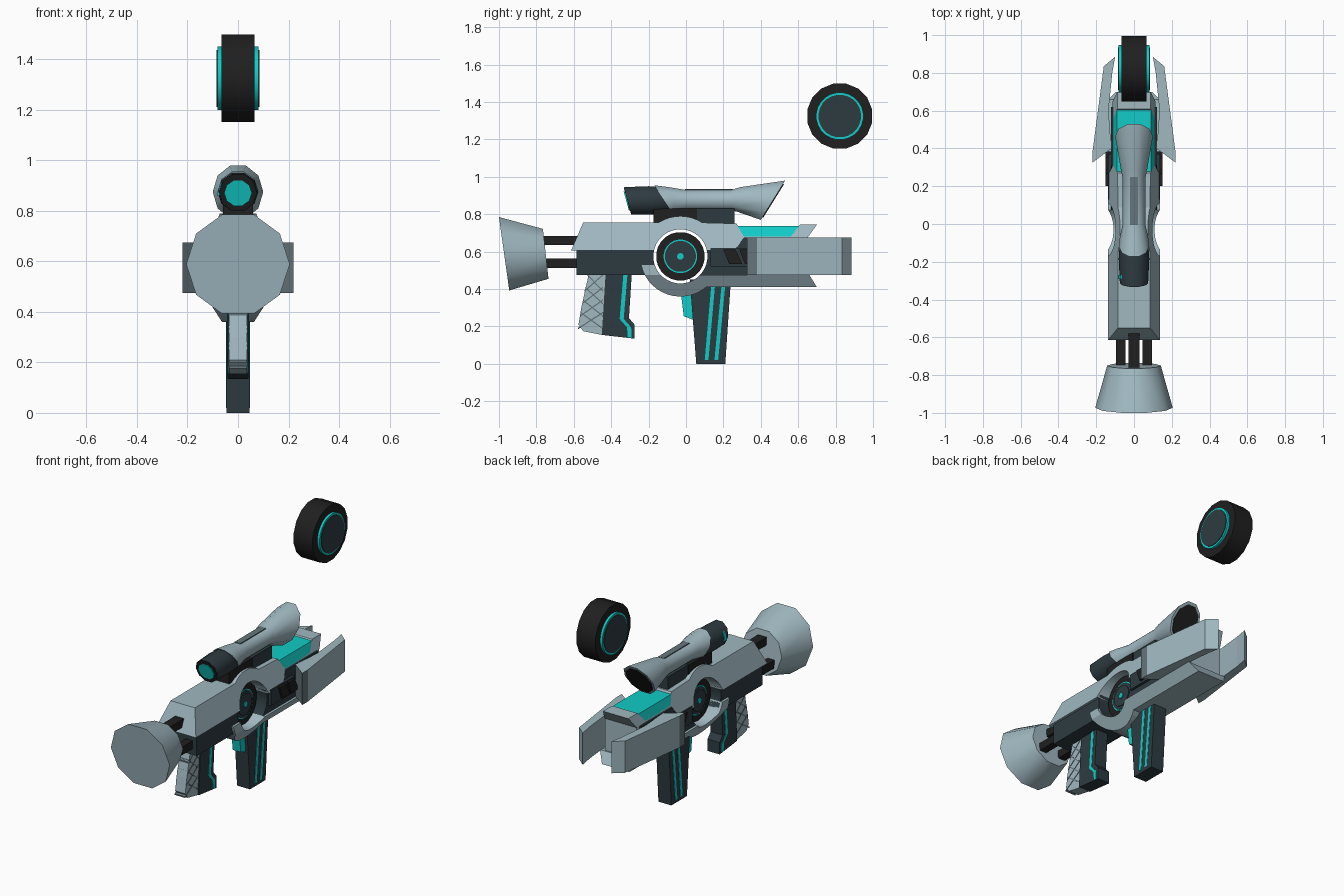
import bpy, bmesh
from math import sin, cos, pi, radians

cube = bpy.data.objects.get("Cube")
if cube:
    bpy.data.objects.remove(cube, do_unlink=True)


def material(name, r, g, b):
    m = bpy.data.materials.new(name)
    m.use_nodes = True
    m.diffuse_color = (r, g, b, 1)
    m.node_tree.nodes["Principled BSDF"].inputs["Base Color"].default_value = (r, g, b, 1)
    return m


LIGHT = material("pale blue grey", .35, .48, .53)
MID = material("mid grey", .13, .18, .2)
DARK = material("dark slate", .027, .044, .053)
BLACK = material("near black", .014, .014, .014)
TEAL = material("teal", .006, .6, .57)


def finish(name, bm, mat, smooth=False):
    bmesh.ops.recalc_face_normals(bm, faces=bm.faces)
    me = bpy.data.meshes.new(name)
    bm.to_mesh(me)
    bm.free()
    ob = bpy.data.objects.new(name, me)
    bpy.context.collection.objects.link(ob)
    me.materials.append(mat)
    if smooth:
        bpy.ops.object.select_all(action='DESELECT')
        ob.select_set(True)
        bpy.context.view_layer.objects.active = ob
        bpy.ops.object.shade_smooth_by_angle(angle=radians(40))
    return ob


def extrude(name, pts, axis, lo, hi, mat, smooth=False):
    """Extrude a 2D outline along x (pts are y,z), y (x,z) or z (x,y)."""
    bm = bmesh.new()

    def place(p, d):
        a, b = p
        return {"x": (d, a, b), "y": (a, d, b), "z": (a, b, d)}[axis]

    low = [bm.verts.new(place(p, lo)) for p in pts]
    high = [bm.verts.new(place(p, hi)) for p in pts]
    bm.faces.new(low)
    bm.faces.new(high)
    for i in range(len(pts)):
        j = (i + 1) % len(pts)
        bm.faces.new((low[i], low[j], high[j], high[i]))
    return finish(name, bm, mat, smooth)


def slab(name, pts, half, mat, smooth=False):
    return extrude(name, pts, "x", -half, half, mat, smooth)


def box(name, y0, y1, z0, z1, half, mat):
    return slab(name, [(y0, z0), (y1, z0), (y1, z1), (y0, z1)], half, mat)


def strip(name, path, dy, dz, half, mat):
    return slab(name, path + [(y + dy, z + dz) for y, z in reversed(path)], half, mat)


def arc(cy, cz, r, a0, a1, n):
    angles = [radians(a0 + (a1 - a0) * i / n) for i in range(n + 1)]
    return [(cy + r * cos(a), cz + r * sin(a)) for a in angles]


def disc(name, cy, cz, r, half, mat, n=16):
    offset = 180 / n
    return slab(name, arc(cy, cz, r, offset, 360 + offset, n)[:-1], half, mat, True)


def loft(name, rings, mat, n=10):
    """Tilted rings: top y, top z, bottom y, bottom z, half width."""
    bm = bmesh.new()
    loops = []
    for yt, zt, yb, zb, hw in rings:
        loop = []
        for i in range(n):
            a = 2 * pi * i / n
            t = .5 + .5 * sin(a) / sin(radians(72))
            loop.append(bm.verts.new((hw * cos(a), yb + (yt - yb) * t, zb + (zt - zb) * t)))
        loops.append(loop)
    for p, q in zip(loops, loops[1:]):
        for i in range(n):
            j = (i + 1) % n
            bm.faces.new((p[i], p[j], q[j], q[i]))
    bm.faces.new(loops[0])
    bm.faces.new(loops[-1])
    return finish(name, bm, mat, True)


def boolean(ob, cutter, operation):
    mod = ob.modifiers.new("cut", 'BOOLEAN')
    mod.operation = operation
    mod.solver = 'EXACT'
    mod.object = cutter
    bpy.context.view_layer.objects.active = ob
    bpy.ops.object.modifier_apply(modifier=mod.name)


# Body shells: side outlines trimmed to a chamfered cross-section, with a round hole
HY, HZ = -.03, .575
half_section = [(.06, .355), (.137, .475), (.137, .605), (.085, .755), (.066, .81)]
section = half_section + [(-x, z) for x, z in reversed(half_section)]
section_cutter = extrude("section_cutter", section, "y", -.8, .9, LIGHT)
hole_cutter = disc("hole_cutter", HY, HZ, .145, .4, LIGHT, 32)
upper = slab("upper_shell", [(-.615, .605), (-.55, .755)] + arc(HY, HZ, .215, 123, 57, 8)
             + [(.27, .75), (.31, .685), (.56, .685), (.61, .745), (.7, .745),
                (.65, .675), (.31, .675), (.27, .62), (.2, .605)], .3, LIGHT)
lower = slab("lower_shell", arc(HY, HZ, .215, 192, 310, 14)
             + [(.7, .41), (.66, .475), (.05, .475), (.05, .53)], .3, LIGHT)
teal_block = slab("top_inlay", [(.275, .738), (.61, .738), (.56, .68), (.31, .68)], .3, TEAL)
core = slab("body_core", [(-.585, .475), (.62, .475), (.62, .676), (.31, .676),
                          (.27, .625), (-.585, .625)], .122, DARK)
for shell in (upper, lower, teal_block):
    boolean(shell, section_cutter, 'INTERSECT')
for shell in (upper, lower, core):
    boolean(shell, hole_cutter, 'DIFFERENCE')
for cutter in (section_cutter, hole_cutter):
    bpy.data.objects.remove(cutter, do_unlink=True)
box("rear_block", .55, .65, .47, .68, .11, LIGHT)

# Side vents
box("vent_base", .13, .37, .52, .62, .138, DARK)
for y in (.2, .285):
    slab("vent_bar", [(y, .612), (y + .065, .612), (y + .1, .535), (y + .03, .535)], .152, BLACK)

# Hub floating in the hole
disc("hub_rim", HY, HZ, .13, .06, BLACK, 24)
disc("hub_ring", HY, HZ, .09, .063, TEAL, 24)
disc("hub_face", HY, HZ, .083, .067, DARK, 24)
disc("hub_cap", HY, HZ, .066, .072, DARK)
disc("hub_light", HY, HZ, .018, .077, TEAL, 12)

# Rear side panels with darker leading edges
panel = [(.22, .325), (.22, .38), (.16, .835), (.1, .885), (.115, .8), (.135, .6), (.12, .4)]
for side, word in ((1, "left"), (-1, "right")):
    ob = extrude(word + "_panel", [(side * x, y) for x, y in panel], "z", .475, .675, LIGHT)
    ob.data.materials.append(MID)
    for f in ob.data.polygons:
        f.material_index = int(f.center.y < .386)

# Shoulder stock and its rods
loft("stock", [(-1, .785, -.945, .393, .205), (-.765, .722, -.735, .455, .142)], LIGHT)
box("upper_rod", -.78, -.56, .635, .685, .03, BLACK)
for x in (-.07, .07):
    extrude("lower_rod", [(x - .024, .513), (x + .024, .513), (x + .024, .563), (x - .024, .563)],
            "y", -.77, -.56, BLACK)

# Grip with cross-hatched back and teal piping
slab("grip_back", [(-.52, .48), (-.43, .48), (-.45, .155), (-.55, .175), (-.575, .21), (-.56, .3)],
     .035, LIGHT)
slab("grip_front", [(-.43, .48), (-.29, .48), (-.305, .245), (-.275, .21), (-.275, .135),
                    (-.45, .155)], .042, DARK)


def grip_edge(z):
    return -.575 + (z - .2) * .18


for i in range(4):
    z = .185 + i * .067
    top = z + .085
    strip("grip_hatch", [(grip_edge(z), z), (-.445, top)], 0, .008, .037, MID)
    strip("grip_hatch", [(grip_edge(top), top), (-.445, z)], 0, .008, .037, MID)
strip("grip_piping", [(-.335, .478), (-.355, .24), (-.315, .195), (-.312, .142)], .022, 0, .044, TEAL)

# Magazine with teal stripes and a teal catch
slab("magazine", [(.02, .45), (.24, .45), (.21, 0), (.055, 0)], .045, DARK)
for top_y, low_y in ((.135, .1), (.19, .152)):
    strip("magazine_stripe", [(top_y, .42), (low_y, .02)], .02, 0, .047, TEAL)
slab("catch", [(-.03, .4), (.03, .4), (.04, .235), (-.012, .255)], .028, TEAL)

# Scope and mount
box("mount_front", -.175, .06, .75, .83, .06, BLACK)
box("mount_rear", .06, .26, .74, .83, .055, DARK)
loft("scope_front", [(-.33, .945, -.29, .8, .075), (-.2, .95, -.17, .8, .081),
                     (-.16, .948, -.06, .808, .076)], DARK)
loft("scope_bezel", [(-.32, .945, -.28, .8, .07), (-.333, .944, -.293, .799, .075)], BLACK)
loft("scope_lens", [(-.32, .921, -.29, .82, .055), (-.333, .921, -.305, .82, .055)], TEAL)
loft("scope_tube", [(-.17, .955, -.07, .805, .08), (-.09, .945, -.05, .81, .075),
                    (0, .93, 0, .82, .06), (.24, .93, .24, .82, .06),
                    (.29, .945, .27, .815, .068), (.53, .98, .4, .77, .1)], LIGHT)
loft("scope_eyepiece", [(.515, .962, .4, .782, .085), (.525, .962, .413, .782, .085)], BLACK)
box("scope_rail", -.005, .25, .9, .935, .02, MID)
extrude("scope_mark", [(-.083, .86), (-.05, .86), (-.05, .92), (-.07, .91)], "y", -.29, -.27, TEAL)

# Wheel hovering above the rear
WY, WZ = .822, 1.325
disc("wheel_tyre", WY, WZ, .177, .066, BLACK)
disc("wheel_ring", WY, WZ, .127, .081, TEAL, 24)
disc("wheel_face", WY, WZ, .114, .085, DARK, 24)
